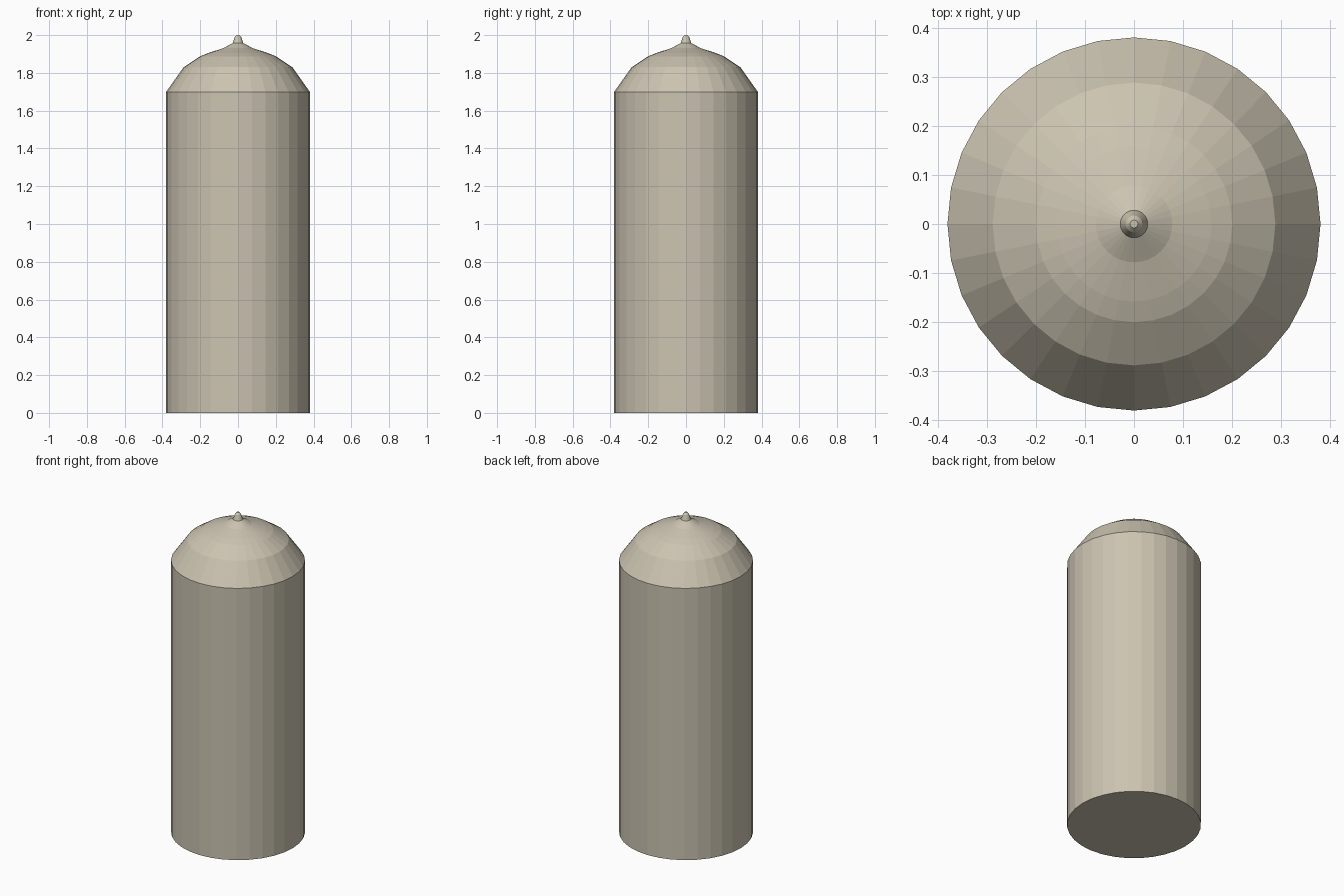
import bpy, bmesh, math

if "Cube" in bpy.data.objects:
    bpy.data.objects.remove(bpy.data.objects["Cube"])

SIDES = 32

stone = bpy.data.materials.new("warm_stone")
stone.diffuse_color = (0.60, 0.55, 0.44, 1)
stone.use_nodes = True
stone.node_tree.nodes["Principled BSDF"].inputs["Base Color"].default_value = stone.diffuse_color


def lathe(name, profile, cap_bottom=True, cap_top=True):
    """Turn a (radius, height) profile around z with flat facets."""
    bm = bmesh.new()
    rings = []
    for r, z in profile:
        rings.append([bm.verts.new((r * math.cos(2 * math.pi * i / SIDES),
                                    r * math.sin(2 * math.pi * i / SIDES), z))
                      for i in range(SIDES)])
    for lo, hi in zip(rings, rings[1:]):
        for i in range(SIDES):
            j = (i + 1) % SIDES
            bm.faces.new((lo[i], lo[j], hi[j], hi[i]))
    if cap_bottom:
        bm.faces.new(rings[0][::-1])
    if cap_top:
        bm.faces.new(rings[-1])
    mesh = bpy.data.meshes.new(name)
    bm.to_mesh(mesh)
    bm.free()
    mesh.materials.append(stone)
    obj = bpy.data.objects.new(name, mesh)
    bpy.context.collection.objects.link(obj)
    return obj


# Post: straight shaft and stepped dome in one skin
lathe("post", [(0.38, 0), (0.38, 1.70), (0.288, 1.83), (0.20, 1.888),
               (0.158, 1.905), (0.078, 1.931), (0.028, 1.958)])

# Small pointed finial on the crown
lathe("finial_tip", [(0.028, 1.958), (0.017, 1.99), (0.008, 2.0)], cap_bottom=False)
